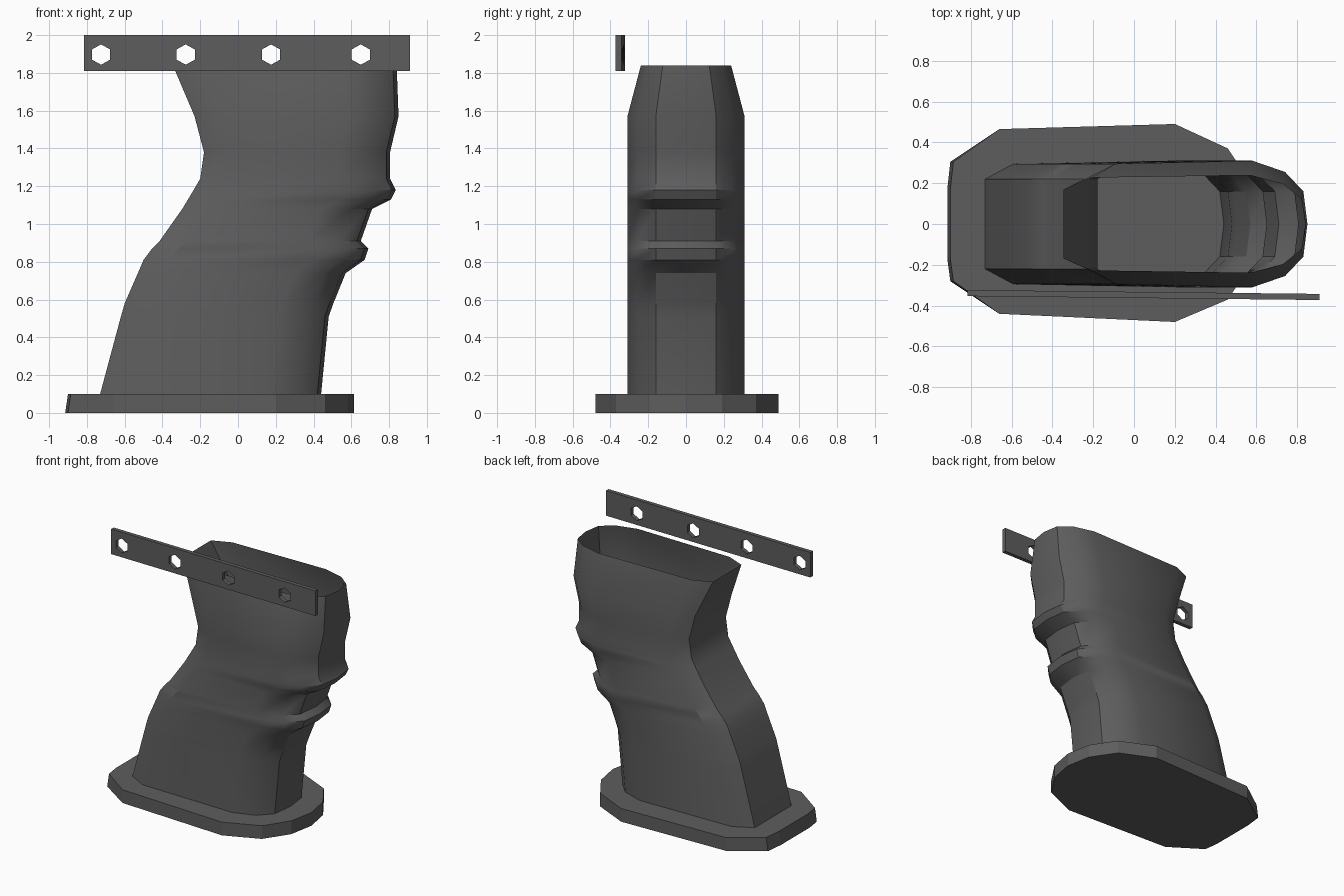
import bpy, bmesh, math

cube = bpy.data.objects.get("Cube")
if cube:
    bpy.data.objects.remove(cube, do_unlink=True)

grey = bpy.data.materials.new("dark grey")
grey.use_nodes = True
COLOUR = (0.11, 0.11, 0.11, 1)
grey.diffuse_color = COLOUR
grey.node_tree.nodes["Principled BSDF"].inputs["Base Color"].default_value = COLOUR


def loft(name, rings, capped, smooth_angle=None):
    """Skin a stack of rings that all have the same number of points."""
    bm = bmesh.new()
    loops = [[bm.verts.new(p) for p in ring] for ring in rings]
    for low, high in zip(loops, loops[1:]):
        for i in range(len(low)):
            j = (i + 1) % len(low)
            bm.faces.new((low[i], low[j], high[j], high[i]))
    if capped:
        bm.faces.new(loops[0][::-1])
        bm.faces.new(loops[-1])
    mesh = bpy.data.meshes.new(name)
    bm.to_mesh(mesh)
    bm.free()
    mesh.materials.append(grey)
    obj = bpy.data.objects.new(name, mesh)
    bpy.context.collection.objects.link(obj)
    if smooth_angle:
        bpy.ops.object.select_all(action='DESELECT')
        obj.select_set(True)
        bpy.context.view_layer.objects.active = obj
        bpy.ops.object.shade_smooth_by_angle(angle=math.radians(smooth_angle))
    return obj


def grip_ring(z, back, front, width=1.0):
    """Flat chamfered back, straight sides, rounded front."""
    half = [(front - 0.02, 0.16), (front - 0.11, 0.255), (front - 0.27, 0.31),
            (back + 0.14, 0.295), (back, 0.22)]
    left = [(x, y * width, z) for x, y in half]
    right = [(x, -y, z) for x, y, z in reversed(left)]
    return [(front, 0, z)] + left + right


# Grip: height, back edge, front edge (the two bumps are finger ridges)
SIDE = [(0.1, -0.73, 0.44), (0.51, -0.62, 0.48), (0.58, -0.60, 0.505),
        (0.74, -0.53, 0.57), (0.81, -0.50, 0.67), (0.87, -0.455, 0.69),
        (0.91, -0.415, 0.65), (1.08, -0.295, 0.71), (1.13, -0.265, 0.81),
        (1.18, -0.235, 0.835), (1.24, -0.20, 0.805), (1.38, -0.18, 0.805),
        (1.57, -0.23, 0.85)]
rings = [grip_ring(*row) for row in SIDE]
rings.append(grip_ring(1.84, -0.345, 0.84, 0.77))
loft("grip", rings, False, 32)

# Base plate, with a slight slope on its back edge
OUTLINE = [(0.615, 0), (0.58, 0.19), (0.46, 0.37), (0.2, 0.49), (-0.66, 0.465),
           (-0.9, 0.305), (-0.915, 0.17), (-0.915, -0.17), (-0.9, -0.28),
           (-0.66, -0.44), (0.2, -0.48), (0.46, -0.37), (0.58, -0.19)]
bottom = [(x, y, 0) for x, y in OUTLINE]
top = [(x + (0.015 if x < -0.8 else 0), y, 0.1) for x, y in OUTLINE]
loft("base_plate", [bottom, top], True)

# Rail: flat strip with four hexagonal holes
curve = bpy.data.curves.new("rail_outline", 'CURVE')
curve.dimensions = '2D'
curve.fill_mode = 'BOTH'
curve.extrude = 0.015


def add_outline(points):
    spline = curve.splines.new('POLY')
    spline.points.add(len(points) - 1)
    for point, (x, z) in zip(spline.points, points):
        point.co = (x, z, 0, 1)
    spline.use_cyclic_u = True


add_outline([(-0.8625, 1.81), (0.8625, 1.81), (0.8625, 2.0), (-0.8625, 2.0)])
MIDDLE = 0.0475
for hole in (-0.725, -0.277, 0.175, 0.65):
    add_outline([(hole - MIDDLE + 0.056 * math.sin(k * math.pi / 3),
                  1.897 + 0.054 * math.cos(k * math.pi / 3)) for k in range(6)])
helper = bpy.data.objects.new("rail_helper", curve)
bpy.context.collection.objects.link(helper)
bpy.context.view_layer.update()
evaluated = helper.evaluated_get(bpy.context.evaluated_depsgraph_get())
rail_mesh = bpy.data.meshes.new_from_object(evaluated)
bpy.data.objects.remove(helper, do_unlink=True)
rail_mesh.materials.clear()
rail_mesh.materials.append(grey)
for face in rail_mesh.polygons:
    face.use_smooth = False
rail = bpy.data.objects.new("rail", rail_mesh)
rail.location = (MIDDLE, -0.348, 0)
rail.rotation_euler = (math.pi / 2, 0, -0.011)
bpy.context.collection.objects.link(rail)
